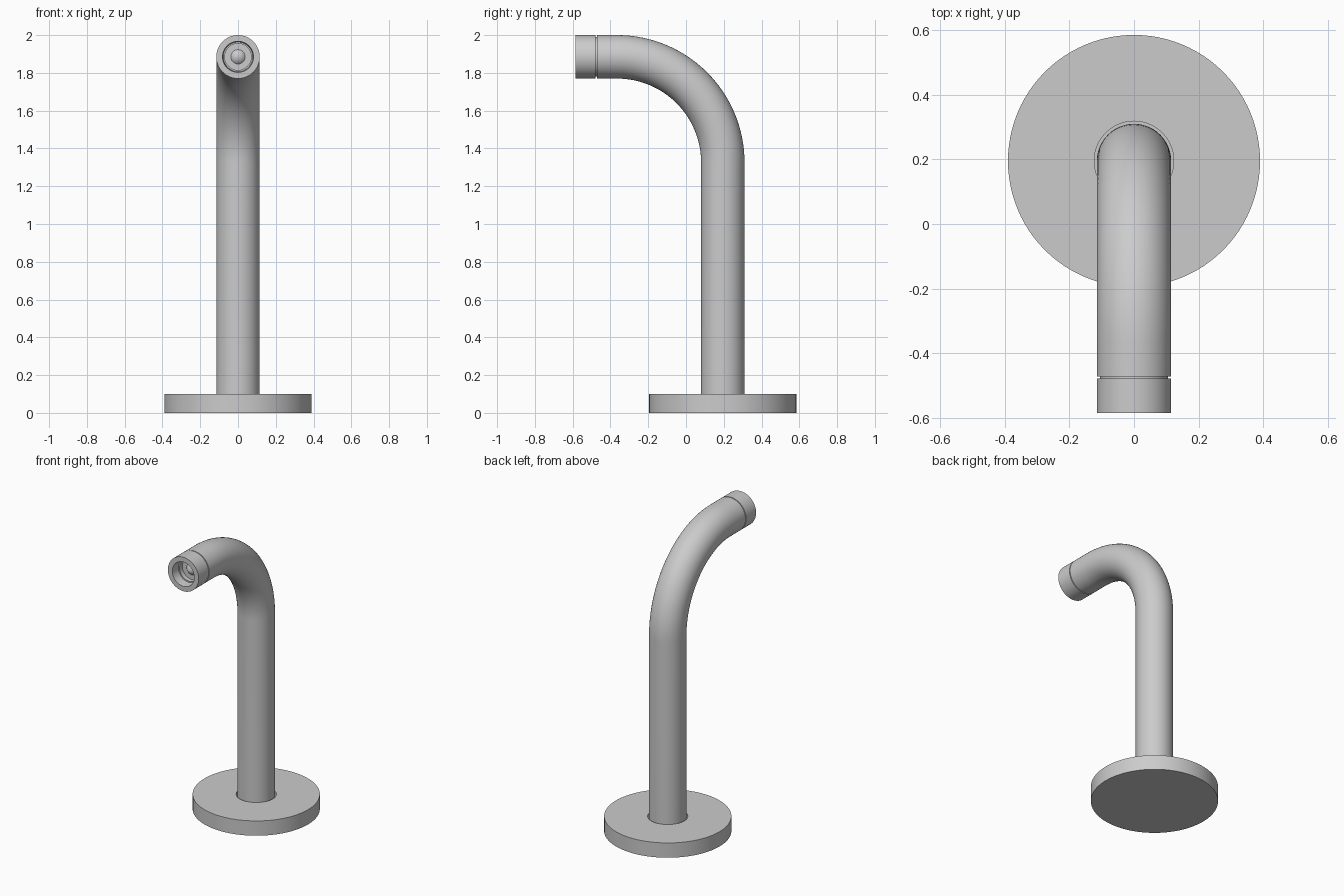
import bpy, bmesh, math
from mathutils import Matrix

cube = bpy.data.objects.get("Cube")
if cube:
    bpy.data.objects.remove(cube, do_unlink=True)

metal = bpy.data.materials.new("grey_metal")
metal.use_nodes = True
GREY = (0.6, 0.6, 0.6, 1)
metal.diffuse_color = GREY
metal.node_tree.nodes["Principled BSDF"].inputs["Base Color"].default_value = GREY

R = 0.115        # pipe radius
POST_Y = 0.195   # post axis
SPOUT_Z = 2 - R  # spout axis
BEND = 0.56      # bend radius
FRONT = -0.585   # spout tip
GAP = -0.475     # joint between pipe and nozzle


def finish(obj):
    obj.data.materials.append(metal)
    bpy.ops.object.select_all(action='DESELECT')
    obj.select_set(True)
    bpy.context.view_layer.objects.active = obj
    bpy.ops.object.shade_smooth_by_angle(angle=math.radians(35))


def lathe(name, profile, matrix, steps=64):
    """Spin a (radius, height) profile about z, then place it."""
    bm = bmesh.new()
    verts = [bm.verts.new((r, 0, h)) for r, h in profile]
    edges = [bm.edges.new(pair) for pair in zip(verts, verts[1:])]
    bmesh.ops.spin(bm, geom=verts + edges, axis=(0, 0, 1), cent=(0, 0, 0),
                   angle=math.tau, steps=steps, use_duplicate=False)
    bmesh.ops.remove_doubles(bm, verts=bm.verts, dist=1e-5)
    bmesh.ops.recalc_face_normals(bm, faces=bm.faces)
    bm.transform(matrix)
    mesh = bpy.data.meshes.new(name)
    bm.to_mesh(mesh)
    bm.free()
    obj = bpy.data.objects.new(name, mesh)
    bpy.context.collection.objects.link(obj)
    finish(obj)


# Base flange with a clearance hole round the post
lathe("base_flange",
      [(0, 0), (0.39, 0), (0.39, 0.1), (0.123, 0.1), (0.123, 0.02), (0, 0.02)],
      Matrix.Translation((0, POST_Y, 0)), 96)

# Bent pipe: straight post, quarter bend, short level spout
path = [(POST_Y, 0.01)]
for i in range(33):
    a = i / 32 * math.pi / 2
    path.append((POST_Y - BEND + BEND * math.cos(a),
                 SPOUT_Z - BEND + BEND * math.sin(a)))
path.append((GAP + 0.003, SPOUT_Z))

bm = bmesh.new()
rings = []
for i, (y, z) in enumerate(path):
    a = min(max((i - 1) / 32, 0), 1) * math.pi / 2
    ring = []
    for k in range(48):
        t = k / 48 * math.tau
        out = R * math.cos(t)
        ring.append(bm.verts.new((R * math.sin(t), y + out * math.cos(a),
                                  z + out * math.sin(a))))
    rings.append(ring)
for lower, upper in zip(rings, rings[1:]):
    for k in range(48):
        n = (k + 1) % 48
        bm.faces.new((lower[k], lower[n], upper[n], upper[k]))
bm.faces.new(rings[0])
bm.faces.new(rings[-1])
bmesh.ops.recalc_face_normals(bm, faces=bm.faces)
mesh = bpy.data.meshes.new("bent_pipe")
bm.to_mesh(mesh)
bm.free()
pipe = bpy.data.objects.new("bent_pipe", mesh)
bpy.context.collection.objects.link(pipe)
finish(pipe)

# Nozzle: recessed neck at the joint, collar, stepped bore and inner cone
to_spout = Matrix.Translation((0, FRONT, SPOUT_Z)) @ Matrix.Rotation(-math.pi / 2, 4, 'X')
depth = GAP - FRONT
lathe("nozzle",
      [(0, depth + 0.01), (0.105, depth + 0.01), (0.105, depth - 0.003),
       (R, depth - 0.003), (R, 0), (0.082, 0), (0.078, 0.06),
       (0.07, 0.06), (0.07, 0.09), (0.038, 0.09), (0, 0.05)],
      to_spout)
